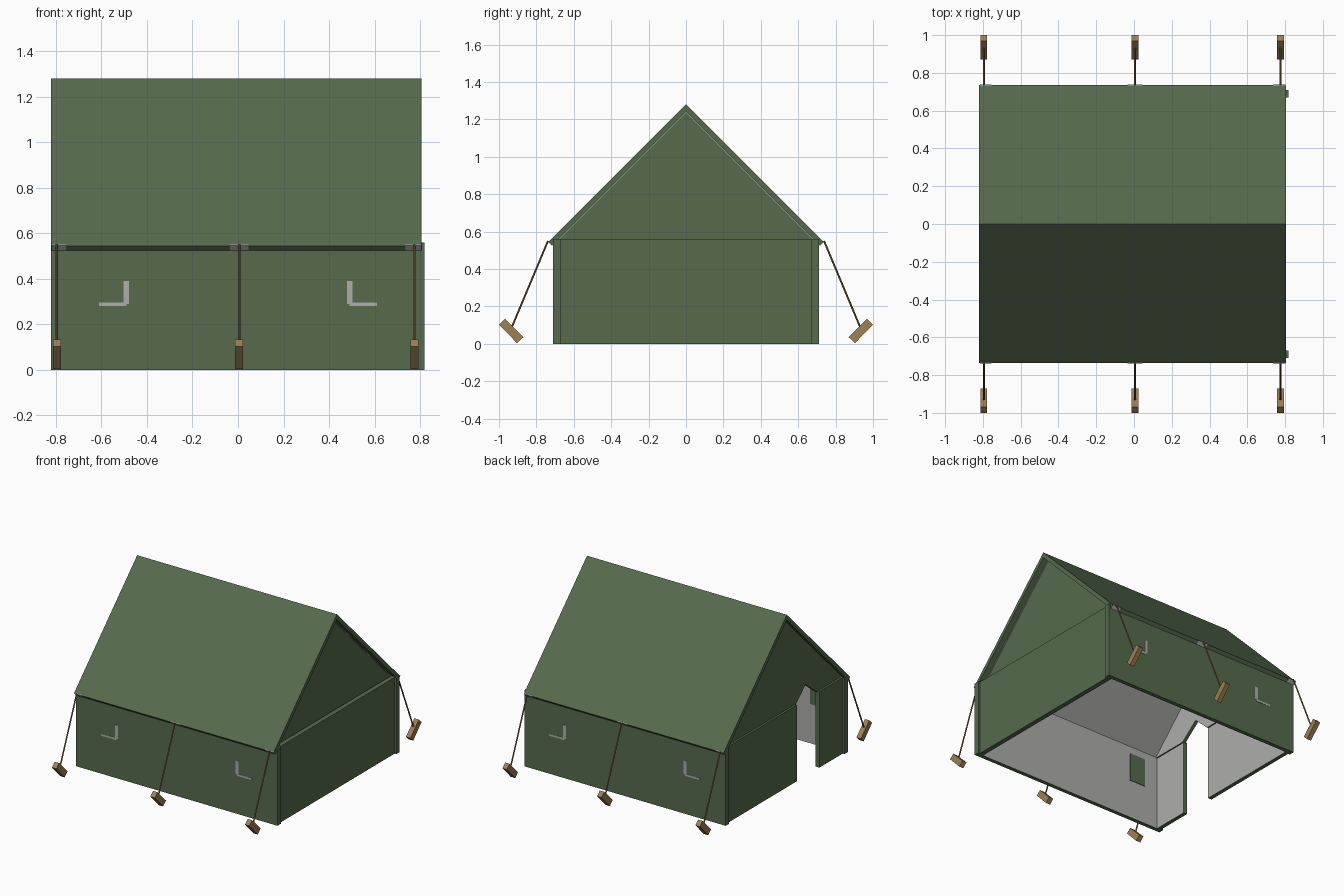
import bpy, bmesh, math
from mathutils import Vector

if "Cube" in bpy.data.objects:
    bpy.data.objects.remove(bpy.data.objects["Cube"])


def mat(name, rgb):
    m = bpy.data.materials.new(name)
    m.diffuse_color = (*rgb, 1)
    m.use_nodes = True
    m.node_tree.nodes["Principled BSDF"].inputs["Base Color"].default_value = m.diffuse_color
    return m


GREEN = mat("canvas_green", (0.092, 0.147, 0.073))
GREY = mat("lining_grey", (0.42, 0.42, 0.41))
TAN = mat("peg_wood", (0.35, 0.215, 0.085))
ROPE = mat("rope_brown", (0.23, 0.125, 0.05))


def prism(name, profile, x0, x1, mats, rule=None):
    """Extrude a (y, z) outline from x0 to x1; rule(face) picks the second material."""
    bm = bmesh.new()
    f = bm.faces.new([bm.verts.new((x0, y, z)) for y, z in profile])
    ext = bmesh.ops.extrude_face_region(bm, geom=[f])["geom"]
    vs = [g for g in ext if isinstance(g, bmesh.types.BMVert)]
    bmesh.ops.translate(bm, verts=vs, vec=(x1 - x0, 0, 0))
    bmesh.ops.recalc_face_normals(bm, faces=bm.faces)
    bm.normal_update()
    me = bpy.data.meshes.new(name)
    for m in mats:
        me.materials.append(m)
    if rule:
        for f in bm.faces:
            f.material_index = int(rule(f))
    bm.to_mesh(me)
    bm.free()
    ob = bpy.data.objects.new(name, me)
    bpy.context.collection.objects.link(ob)
    return ob


def rect(y0, y1, z0, z1):
    return [(y0, z0), (y1, z0), (y1, z1), (y0, z1)]


def inward_x(f):
    return f.normal.x * f.calc_center_median().x < -0.5


def inward_y(f):
    return f.normal.y * f.calc_center_median().y < -0.5


# roof slab and its lining
prism("roof", [(0, 1.28), (0.735, 0.545), (0.715, 0.525), (0, 1.24),
               (-0.715, 0.525), (-0.735, 0.545)], -0.82, 0.805, [GREEN])
prism("roof_lining", [(0, 1.241), (0.69, 0.551), (0.69, 0.545), (0, 1.235),
                      (-0.69, 0.545), (-0.69, 0.551)], -0.78, 0.765, [GREY])

# closed end: lower wall, recessed gable
prism("right_end_wall", rect(-0.69, 0.69, 0, 0.56), 0.77, 0.805, [GREEN, GREY], inward_x)
prism("right_gable", [(-0.69, 0.55), (0.69, 0.55), (0, 1.24)], 0.74, 0.76,
      [GREEN, GREY], inward_x)

# door end: two lower panels and a notched gable
prism("door_wall_wide", rect(-0.14, 0.69, 0, 0.56), -0.805, -0.775, [GREEN, GREY], inward_x)
prism("door_wall_narrow", rect(-0.69, -0.40, 0, 0.56), -0.805, -0.775, [GREEN, GREY], inward_x)
prism("door_gable", [(-0.69, 0.55), (-0.40, 0.55), (-0.26, 0.66), (-0.14, 0.55),
                     (0.69, 0.55), (0, 1.24)], -0.79, -0.765, [GREEN, GREY], inward_x)

for s, side in ((-1, "front"), (1, "back")):
    # long walls and corner posts
    y0, y1 = sorted((s * 0.68, s * 0.71))
    prism(side + "_wall", rect(y0, y1, 0, 0.555), -0.815, 0.81, [GREEN, GREY], inward_y)
    y0, y1 = sorted((s * 0.67, s * 0.71))
    prism(side + "_left_post", rect(y0, y1, 0, 0.555), -0.82, -0.785, [GREEN])
    prism(side + "_right_post", rect(y0, y1, 0, 0.56), 0.785, 0.818, [GREEN])

    # window patches: green inside, small grey corner marks outside
    for d in (-1, 1):
        tag = side + ("_left" if d < 0 else "_right")
        yi0, yi1 = sorted((s * 0.676, s * 0.682))
        prism(tag + "_window_patch", [(p, z) for p, z in rect(yi0, yi1, 0.29, 0.50)],
              d * 0.60 - 0.065, d * 0.60 + 0.065, [GREEN])
        ym0, ym1 = sorted((s * 0.709, s * 0.712))
        prism(tag + "_window_mark_upright", rect(ym0, ym1, 0.29, 0.39),
              d * 0.49 - 0.012, d * 0.49 + 0.012, [GREY])
        prism(tag + "_window_mark_foot", rect(ym0, ym1, 0.28, 0.295),
              d * 0.55 - 0.06, d * 0.55 + 0.06, [GREY])

    # guy ropes, eave tabs and pegs
    for x, pos in ((-0.795, "left"), (0.005, "middle"), (0.775, "right")):
        tag = side + "_" + pos
        prism(tag + "_eave_tab", [(s * 0.738, 0.546), (s * 0.716, 0.524),
                                  (s * 0.712, 0.528), (s * 0.734, 0.550)],
              max(x - 0.04, -0.815), min(x + 0.04, 0.803), [GREY])
        a, b = Vector((x, s * 0.738, 0.55)), Vector((x, s * 0.935, 0.08))
        bpy.ops.mesh.primitive_cylinder_add(vertices=8, radius=0.005, depth=(b - a).length,
                                            location=(a + b) / 2)
        rope = bpy.context.object
        rope.name = tag + "_rope"
        rope.rotation_euler = (b - a).to_track_quat('Z', 'Y').to_euler()
        rope.data.materials.append(ROPE)
        bpy.ops.object.shade_smooth_by_angle()
        prism(tag + "_peg", [(s * 1.0, 0.103), (s * 0.968, 0.133),
                             (s * 0.870, 0.035), (s * 0.903, 0.003)],
              x - 0.018, x + 0.018, [TAN])
